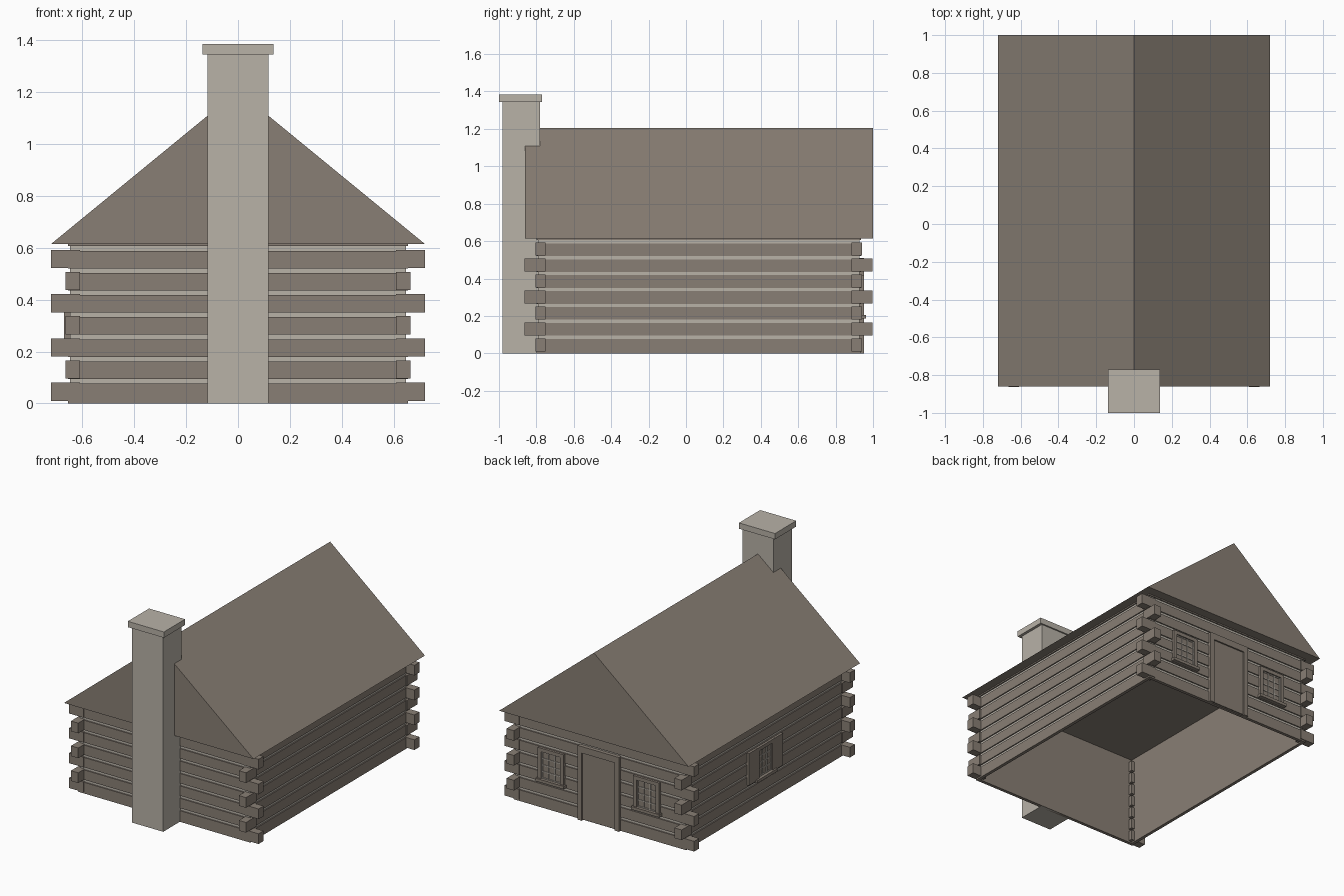
import bpy, bmesh
from mathutils import Vector

if "Cube" in bpy.data.objects:
    bpy.data.objects.remove(bpy.data.objects["Cube"], do_unlink=True)


def material(name, rgb):
    m = bpy.data.materials.new(name)
    m.use_nodes = True
    m.diffuse_color = (*rgb, 1)
    bsdf = next(n for n in m.node_tree.nodes if n.type == "BSDF_PRINCIPLED")
    bsdf.inputs["Base Color"].default_value = (*rgb, 1)
    bsdf.inputs["Roughness"].default_value = 0.9
    return m


wood = material("weathered wood", (0.25, 0.212, 0.177))
stone = material("pale mortar", (0.48, 0.445, 0.39))


def finish(name, bm, *mats):
    bmesh.ops.recalc_face_normals(bm, faces=bm.faces)
    mesh = bpy.data.meshes.new(name)
    bm.to_mesh(mesh)
    bm.free()
    for m in mats:
        mesh.materials.append(m)
    bpy.context.collection.objects.link(bpy.data.objects.new(name, mesh))


def boxes(name, spans, mat, place=Vector):
    """One object made of boxes given as opposite corners."""
    bm = bmesh.new()
    for a, b in spans:
        a, b = Vector(place(a)), Vector(place(b))
        verts = bmesh.ops.create_cube(bm, size=1)["verts"]
        for v in verts:
            v.co = Vector(c * abs(d) for c, d in zip(v.co, b - a)) + (a + b) / 2
    finish(name, bm, mat)


WX, WY, CY = 0.655, 0.8675, 0.0675   # wall half sizes and centre in y
EAVE, PITCH = 0.615, 0.0853          # wall top and log spacing

# Log walls: a stepped profile swept around the rectangle, with a plain inner face
profile = [(0, 0, 0)]
for i in range(1, 8):
    z = i * PITCH
    profile += [(0, z - 0.009, 0), (0.008, z - 0.009, 1),
                (0.008, z + 0.009, 0), (0, z + 0.009, 0)]
profile += [(0, EAVE, 0), (0.022, EAVE, 0), (0.022, 0, 0)]
bm = bmesh.new()
rings = [[bm.verts.new((sx * (WX - d), CY + sy * (WY - d), z))
          for sx, sy in ((-1, -1), (1, -1), (1, 1), (-1, 1))] for d, z, _ in profile]
for k, ring in enumerate(rings):
    upper = rings[(k + 1) % len(rings)]
    for j in range(4):
        n = (j + 1) % 4
        face = bm.faces.new((ring[j], ring[n], upper[n], upper[j]))
        face.material_index = profile[k][2]
finish("log_walls", bm, wood, stone)

# Crossing log ends, alternating direction at each course
ends = []
for i in range(7):
    z0 = i * PITCH + 0.01
    for sx in (-1, 1):
        for sy in (-1, 1):
            reach_x, reach_y = (0.72, WY + 0.005) if i % 2 == 0 else (WX + 0.01, 0.93)
            ends.append(((sx * 0.61, CY + sy * 0.818, z0),
                         (sx * reach_x, CY + sy * reach_y, z0 + 0.07)))
boxes("log_ends", ends, wood)

# Solid gable roof
bm = bmesh.new()
front, back = [[bm.verts.new((x, y, z)) for x, z in ((-0.72, EAVE), (0.72, EAVE), (0, 1.205))]
               for y in (-0.86, 1.0)]
bm.faces.new(front)
bm.faces.new(back)
for j in range(3):
    n = (j + 1) % 3
    bm.faces.new((front[j], front[n], back[n], back[j]))
finish("gable_roof", bm, wood)

# Chimney
boxes("chimney_stack", [((-0.118, -0.98, 0), (0.118, -0.78, 1.345))], stone)
boxes("chimney_cap", [((-0.137, -1.0, 1.345), (0.137, -0.77, 1.385))], stone)


# Wall placement: along the wall, outward, up
def on_back(p):
    return (p[0], CY + WY + p[1], p[2])


def on_right(p):
    return (-WX - p[1], 0.09 + p[0], p[2])


def window(name, place, c):
    w, z0, z1, t = 0.098, 0.19, 0.415, 0.025
    boxes(name + "_frame", [
        ((c - w, -0.01, z0), (c - w + t, 0.016, z1)),
        ((c + w - t, -0.01, z0), (c + w, 0.016, z1)),
        ((c - w + t, -0.01, z1 - t), (c + w - t, 0.016, z1)),
        ((c - w - 0.01, -0.01, z0 - 0.005), (c + w + 0.01, 0.028, z0 + 0.015))], wood, place)
    iw, b0, b1 = w - t, z0 + 0.015, z1 - t
    boxes(name + "_panes", [((c - iw, -0.01, b0), (c + iw, 0.003, b1))], wood, place)
    bars = []
    for k in range(4):
        u = c - iw + 0.003 + k * (2 * iw - 0.006) / 3
        bars.append(((u - 0.003, 0, b0), (u + 0.003, 0.008, b1)))
    for k in range(5):
        z = b0 + 0.003 + k * (b1 - b0 - 0.006) / 4
        bars.append(((c - iw, 0, z - 0.003), (c + iw, 0.0075, z + 0.003)))
    boxes(name + "_bars", bars, stone, place)


window("back_left_window", on_back, 0.363)
window("back_right_window", on_back, -0.363)
window("side_window", on_right, 0)
boxes("shutters", [((s * 0.1, -0.01, 0.195), (s * 0.185, 0.016, 0.415)) for s in (-1, 1)],
      wood, on_right)

# Door with posts and lintel
boxes("door_frame", [((s * 0.125, -0.01, 0), (s * 0.157, 0.018, 0.51)) for s in (-1, 1)]
      + [((-0.125, -0.01, 0.465), (0.125, 0.018, 0.51))], wood, on_back)
boxes("door", [((-0.125, -0.01, 0.005), (0.125, 0.008, 0.465))], wood, on_back)
